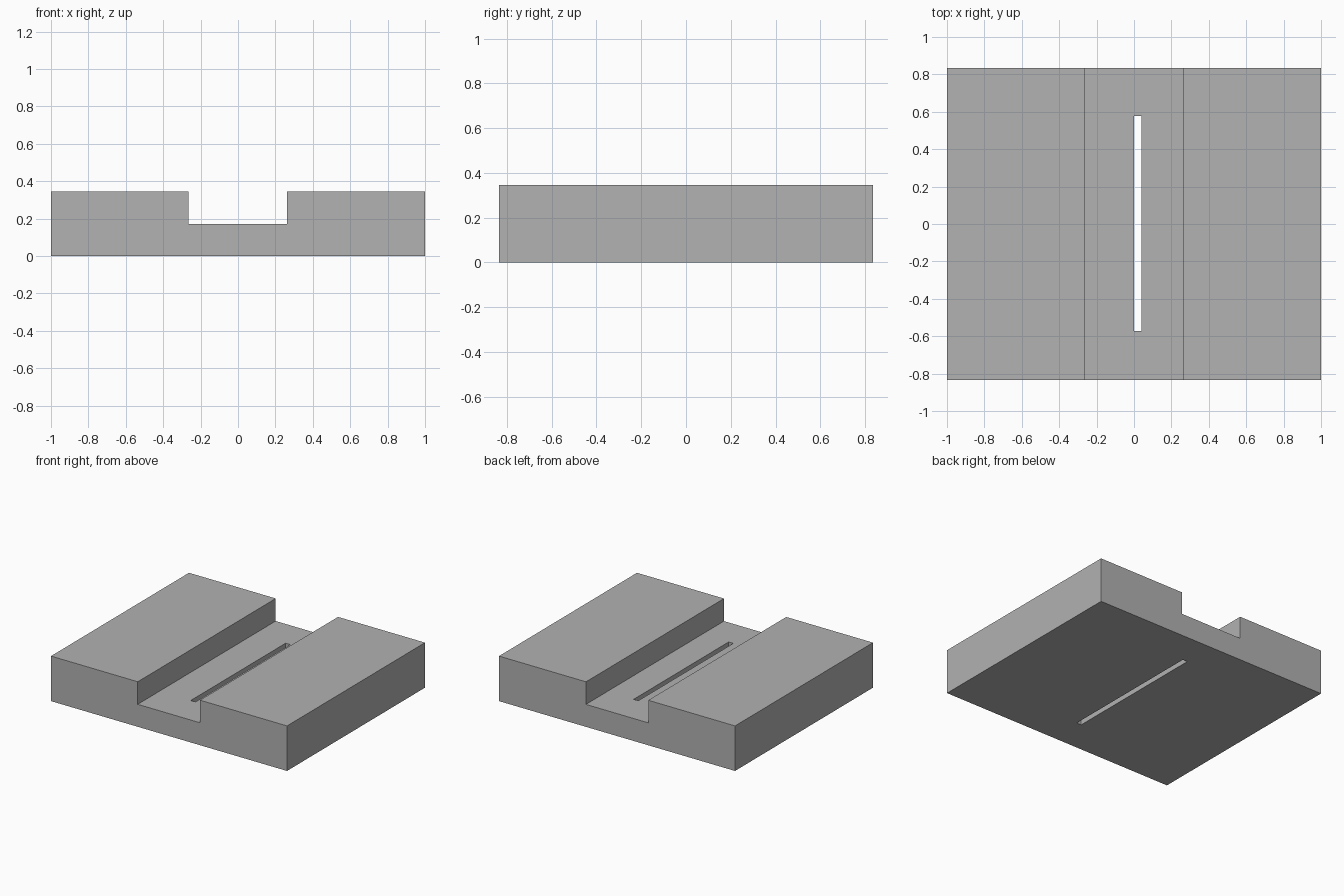
import bpy
import bmesh
from mathutils import Matrix, Vector

cube = bpy.data.objects.get("Cube")
if cube:
    bpy.data.objects.remove(cube, do_unlink=True)

HALF_X, HALF_Y, TOP = 1.0, 0.835, 0.345
CHANNEL_LEFT, CHANNEL_RIGHT, FLOOR = 0.263, -0.265, 0.172

grey = bpy.data.materials.new("plain grey")
grey.use_nodes = True
colour = (0.445, 0.445, 0.445, 1)
grey.diffuse_color = colour
grey.node_tree.nodes["Principled BSDF"].inputs["Base Color"].default_value = colour


def add_object(name, bm):
    bmesh.ops.recalc_face_normals(bm, faces=bm.faces)
    mesh = bpy.data.meshes.new(name)
    bm.to_mesh(mesh)
    bm.free()
    mesh.materials.append(grey)
    obj = bpy.data.objects.new(name, mesh)
    bpy.context.collection.objects.link(obj)
    return obj


# Block with a channel: front profile extruded to the back
profile = [(-HALF_X, 0), (HALF_X, 0), (HALF_X, TOP), (CHANNEL_LEFT, TOP),
           (CHANNEL_LEFT, FLOOR), (CHANNEL_RIGHT, FLOOR),
           (CHANNEL_RIGHT, TOP), (-HALF_X, TOP)]
bm = bmesh.new()
front = bm.faces.new([bm.verts.new((x, -HALF_Y, z)) for x, z in profile])
back = bmesh.ops.extrude_face_region(bm, geom=[front])["geom"]
bmesh.ops.translate(bm, vec=(0, 2 * HALF_Y, 0),
                    verts=[v for v in back if isinstance(v, bmesh.types.BMVert)])
block = add_object("channel_block", bm)

# Narrow slot cut right through the channel floor
low, high = Vector((0.0, -0.573, -0.1)), Vector((0.04, 0.577, 0.3))
bm = bmesh.new()
bmesh.ops.create_cube(bm, size=1, matrix=Matrix.Translation((low + high) / 2)
                      @ Matrix.Diagonal((*(high - low), 1)))
cutter = add_object("slot_cutter", bm)
cutter.hide_render = True
cutter.hide_set(True)
cutter.display_type = 'WIRE'

slot = block.modifiers.new("slot", 'BOOLEAN')
slot.operation = 'DIFFERENCE'
slot.solver = 'EXACT'
slot.object = cutter

# Apply the cut and remove the cutter
bpy.context.view_layer.objects.active = block
block.select_set(True)
bpy.ops.object.modifier_apply(modifier=slot.name)
bpy.data.objects.remove(cutter, do_unlink=True)
